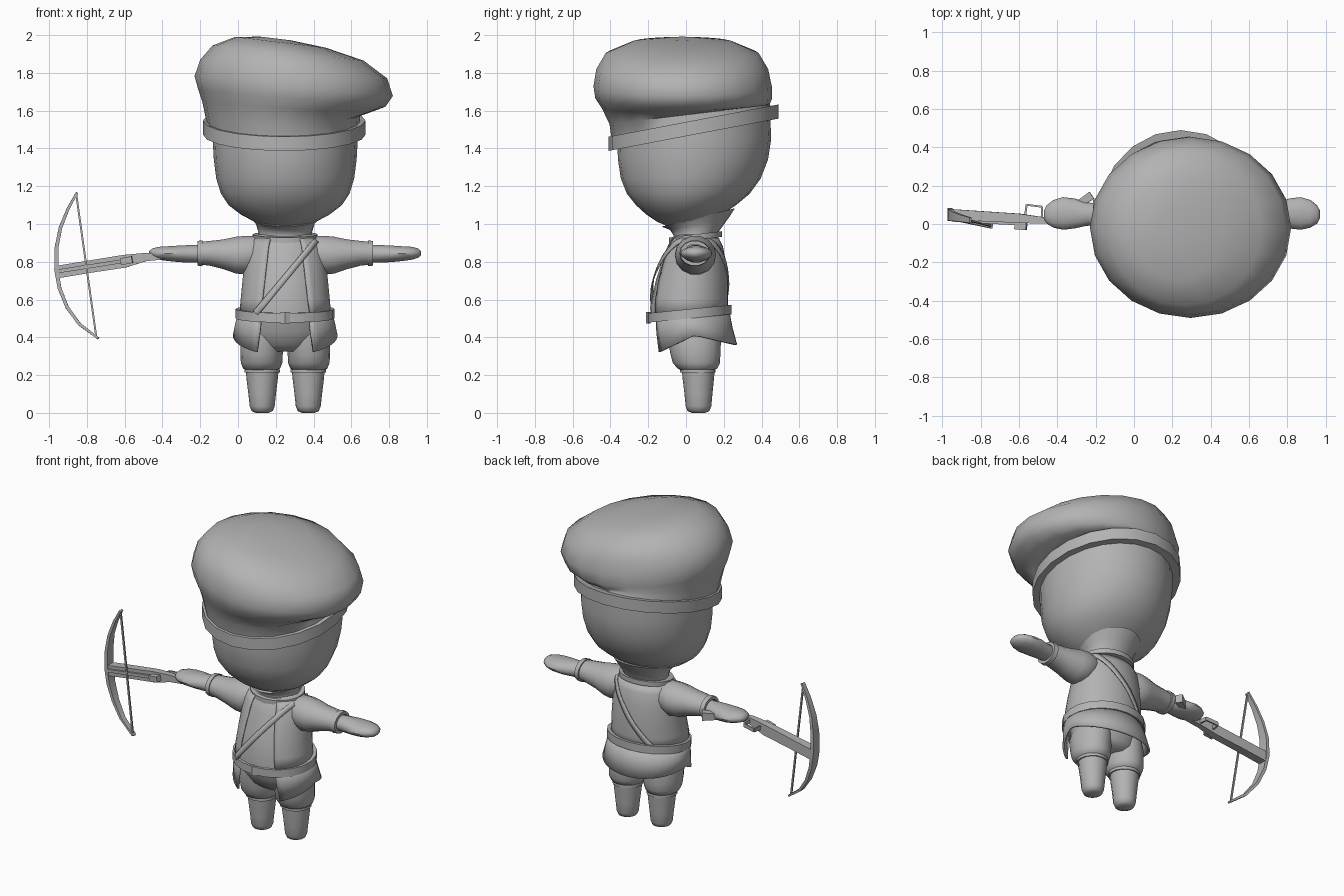
import bpy, bmesh, math
from mathutils import Vector

if "Cube" in bpy.data.objects:
    bpy.data.objects.remove(bpy.data.objects["Cube"])

CX = 0.25  # centre line of the figure
grey = bpy.data.materials.new("plain_grey")
grey.diffuse_color = (0.45, 0.45, 0.45, 1)
grey.use_nodes = True
grey.node_tree.nodes["Principled BSDF"].inputs["Base Color"].default_value = grey.diffuse_color


def finish(name, verts, faces, thick=0.0, angle=45):
    me = bpy.data.meshes.new(name)
    me.from_pydata(verts, [], faces)
    bm = bmesh.new()
    bm.from_mesh(me)
    bmesh.ops.recalc_face_normals(bm, faces=bm.faces)
    bm.to_mesh(me)
    bm.free()
    me.materials.append(grey)
    ob = bpy.data.objects.new(name, me)
    bpy.context.collection.objects.link(ob)
    bpy.ops.object.select_all(action='DESELECT')
    ob.select_set(True)
    bpy.context.view_layer.objects.active = ob
    bpy.ops.object.shade_smooth_by_angle(angle=math.radians(angle))
    if thick:
        mod = ob.modifiers.new("thickness", 'SOLIDIFY')
        mod.thickness = thick
        mod.offset = 0
    return ob


def loft(name, rings, caps=True, closed=True, loop=False, **kw):
    """Skin a list of point rings."""
    n = len(rings[0])
    verts = [p for r in rings for p in r]
    m = len(rings)
    faces = []
    for i in range(m if loop else m - 1):
        for j in range(n if closed else n - 1):
            a, b = i * n, (i + 1) % m * n
            k = (j + 1) % n
            faces.append((a + j, a + k, b + k, b + j))
    if caps and closed and not loop:
        faces += [tuple(range(n)), tuple(range((m - 1) * n, m * n))]
    return finish(name, verts, faces, **kw)


def zring(cx, cy, z, rx, ry, sx=0, sy=0, n=20):
    """Level ellipse, tilted by the slopes sx and sy."""
    pts = []
    for i in range(n):
        t = 2 * math.pi * i / n
        x, y = rx * math.cos(t), ry * math.sin(t)
        pts.append((cx + x, cy + y, z + sx * x + sy * y))
    return pts


def xring(x, y, z, ry, rz, n=14):
    return [(x, y + ry * math.cos(2 * math.pi * i / n),
             z + rz * math.sin(2 * math.pi * i / n)) for i in range(n)]


def band(name, cx, cy, z, rx, ry, h, t, sy=0, flare=0, n=20):
    """Flat hoop of height h and thickness t."""
    prof = [(0, -h / 2), (0, h / 2), (-t, h / 2), (-t, -h / 2)]
    rings = [zring(cx, cy, z + dz, rx + dr + flare * dz, ry + dr + flare * dz, 0, sy, n)
             for dr, dz in prof]
    return loft(name, rings, loop=True, angle=35)


def shell(name, rows, thick, n=32):
    """Wrapped cloth open at the front; row = (cy, height rule, rx, ry, half opening)."""
    rings = []
    for cy, zf, rx, ry, half in rows:
        pts = []
        for i in range(n + 1):
            t = math.radians(-90 + half + (360 - 2 * half) * i / n)
            pts.append((CX + rx * math.cos(t), cy + ry * math.sin(t), zf(t)))
        rings.append(pts)
    return loft(name, rings, closed=False, thick=thick)


def bar(name, pts, sizes):
    """Rectangular bar along a path; sizes = half width in y, half thickness."""
    pts = [Vector(p) for p in pts]
    rings = []
    for i, p in enumerate(pts):
        d = pts[min(i + 1, len(pts) - 1)] - pts[max(i - 1, 0)]
        nrm = d.cross(Vector((0, 1, 0))).normalized()
        w = nrm.cross(d).normalized()
        a, b = sizes[i] if isinstance(sizes, list) else sizes
        rings.append([p + w * a + nrm * b, p - w * a + nrm * b,
                      p - w * a - nrm * b, p + w * a - nrm * b])
    return loft(name, rings, angle=30)


# Head
loft("head", [zring(CX, *r, n=24) for r in [
    (0.00, 0.99, .10, .10), (-.01, 1.01, .16, .14), (-.01, 1.05, .235, .20),
    (0.00, 1.10, .30, .265), (.012, 1.16, .34, .325), (.025, 1.24, .365, .37),
    (.037, 1.34, .378, .397), (.043, 1.45, .384, .408), (.045, 1.60, .375, .40)]])

# Beret and its tilted band
loft("beret", [zring(*r) for r in [
    (.245, .035, 1.50, .405, .425, 0, .19), (.235, .02, 1.58, .41, .425, 0, .12),
    (.265, 0, 1.625, .455, .445, -.06, .03), (.285, -.012, 1.665, .495, .468, -.09, 0),
    (.295, -.018, 1.73, .525, .472, -.1, 0), (.295, -.02, 1.82, .495, .455, -.1, 0),
    (.265, -.02, 1.905, .40, .405, -.1, 0), (.225, -.02, 1.962, .24, .27, -.12, 0),
    (.20, -.02, 1.982, .08, .09, -.12, 0)]], angle=60)
band("beret_band", .245, .04, 1.51, .43, .45, .075, .05, sy=.19)

# Neck and collar
loft("neck", [zring(CX, *r) for r in [
    (.045, .90, .15, .115, 0, 0), (.055, .95, .14, .12, 0, .1),
    (.07, 1.0, .155, .155, 0, .2), (.065, 1.035, .18, .195, 0, .25)]])
band("shirt_collar", CX, .05, .93, .172, .14, .03, .03, sy=.12)

# Torso: y centre, height, half width, half depth
TORSO = [(.01, .48, .235, .195), (.01, .56, .228, .20), (.025, .70, .215, .185),
         (.04, .84, .20, .155), (.045, .91, .185, .13), (.045, .945, .14, .10)]
loft("shirt", [zring(CX, *r, n=24) for r in TORSO])


def torso_at(z):
    for a, b in zip(TORSO, TORSO[1:]):
        if z <= b[1]:
            f = (z - a[1]) / (b[1] - a[1])
            return [p + f * (q - p) for p, q in zip(a, b)]
    return list(TORSO[-1])


# Open vest over the shirt
rows = []
for z, half in ((.52, 33), (.60, 31), (.70, 29), (.80, 27), (.88, 26), (.925, 26)):
    cy, _, rx, ry = torso_at(z)
    rows.append((cy, lambda t, z=z: z, rx + .008, ry + .008, half))
shell("vest", rows, .008)

# Shoulder strap running diagonally round the chest
rails = [[], []]
for i in range(40):
    t = 2 * math.pi * i / 40
    for rail, off in zip(rails, (-.016, .016)):
        x = CX + .005 + .16 * math.cos(t) - .77 * off
        z = .74 + 1.2 * (.16 * math.cos(t) - .015) + .64 * off
        cy, _, rx, ry = torso_at(z)
        depth = (ry + .016) * math.sqrt(max(0, 1 - ((x - CX) / (rx + .016)) ** 2))
        rail.append((x, cy + math.copysign(depth, math.sin(t + .001)), z))
loft("shoulder_strap", rails, caps=False, thick=.007)

# Belt and skirt of the tunic
band("belt", CX, .02, .525, .262, .222, .05, .05, sy=.1)
band("belt_buckle", CX, -.20, .503, .025, .012, .06, .011, n=4)


def hem(t):
    f = -math.sin(t)
    return .41 - (.105 * f if f > 0 else -.05 * f)


shell("tunic_skirt", [(.02, lambda t: .53, .245, .205, 30),
                      (.03, lambda t: (.53 + hem(t)) / 2, .26, .212, 31),
                      (.045, hem, .272, .22, 33)], .012)

# Trousers
loft("hips", [zring(CX, *r) for r in [
    (.02, .53, .22, .18), (.03, .43, .225, .165), (.045, .36, .19, .14), (.05, .325, .12, .10)]])
for side, s in (("right", -1), ("left", 1)):
    x = CX + s * .12
    loft(side + "_trouser_leg", [zring(x - s * d, *r, n=16) for d, r in [
        (.01, (.045, .46, .10, .14)), (0, (.045, .38, .118, .14)), (-.005, (.05, .31, .112, .132)),
        (-.005, (.055, .265, .11, .125)), (-.005, (.06, .235, .098, .105)), (-.005, (.06, .22, .07, .075))]])
    bx = CX + s * .122
    # Boots
    loft(side + "_boot", [zring(bx, *r, n=16) for r in [
        (.065, .24, .088, .088), (.065, .18, .083, .083), (.066, .10, .073, .074),
        (.066, .035, .066, .068), (.066, .01, .056, .058), (.066, 0, .035, .036)]])
    band(side + "_boot_cuff", bx, .063, .222, .094, .094, .018, .02, n=16)

    # Sleeve, cuff and mitten-shaped hand
    loft(side + "_sleeve", [xring(CX + s * d, *r) for d, r in [
        (.10, (.05, .86, .075, .07)), (.16, (.05, .845, .10, .095)), (.21, (.05, .835, .11, .105)),
        (.26, (.048, .835, .105, .10)), (.33, (.045, .84, .09, .08)), (.40, (.045, .845, .08, .067)),
        (.45, (.045, .845, .072, .062))]])
    prof = [(.437, 0), (.465, -.003), (.465, -.022), (.437, -.022)]
    loft(side + "_cuff", [xring(CX + s * d, .047, .845, .082 + r, .07 + r) for d, r in prof],
         loop=True, angle=35)
    loft(side + "_hand", [xring(CX + s * d, *r) for d, r in [
        (.44, (.05, .842, .056, .046)), (.50, (.052, .842, .062, .048)), (.56, (.055, .842, .078, .045)),
        (.62, (.055, .843, .085, .04)), (.67, (.053, .845, .072, .035)), (.705, (.05, .846, .048, .025)),
        (.72, (.05, .846, .02, .01))]])

# Crossbow stock, rail and butt
bar("crossbow_stock", [(-.96, .05, .745), (-.78, .04, .775), (-.60, .03, .803), (-.49, .02, .825),
                       (-.40, .02, .828), (-.31, .09, .832), (-.22, .15, .835)],
    [(.028, .033), (.026, .033), (.024, .034), (.018, .022), (.016, .016), (.016, .018), (.022, .026)])
bar("crossbow_rail", [(-.95, .022, .750), (-.60, .003, .805)], (.01, .01))
bar("crossbow_nut", [(-.62, -.005, .80), (-.56, -.01, .812)], (.022, .018))
# Trigger guard at the rear face of the stock
for i, (a, b) in enumerate([((-.57, .03, .81), (-.56, .10, .81)),
                            ((-.56, .10, .81), (-.48, .09, .82)),
                            ((-.48, .09, .82), (-.48, .03, .825))]):
    d = (Vector(b) - Vector(a)).normalized()
    side = d.cross(Vector((0, 0, 1))) * .005
    up = Vector((0, 0, .012))
    loft("trigger_guard_%d" % (i + 1),
         [[Vector(p) + side + up, Vector(p) - side + up, Vector(p) - side - up, Vector(p) + side - up]
          for p in (a, b)])
# Bow limbs and string
limb = [(-.853, .02, 1.165), (-.90, .03, 1.08), (-.94, .04, .98), (-.96, .048, .88),
        (-.962, .05, .76), (-.945, .045, .66), (-.905, .035, .56), (-.84, .015, .47), (-.74, -.01, .395)]
bar("bow_limbs", limb, [(.014, .006), (.018, .008), (.024, .009), (.03, .01), (.033, .011),
                        (.03, .01), (.024, .009), (.018, .008), (.014, .006)])
bar("bow_string", [(-.856, .018, 1.155), (-.75, -.008, .40)], (.005, .005))
